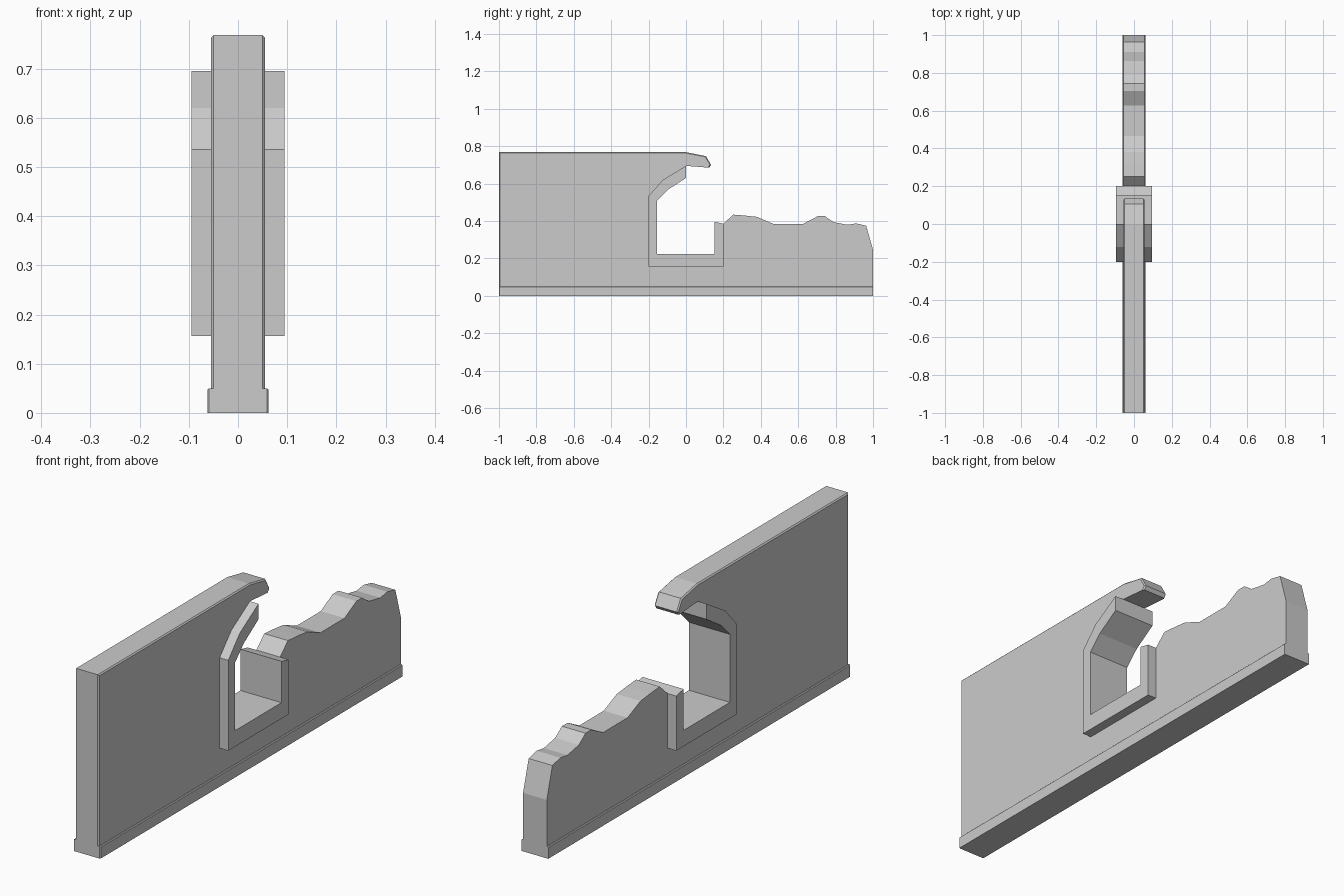
import bpy, bmesh

if "Cube" in bpy.data.objects:
    bpy.data.objects.remove(bpy.data.objects["Cube"])


def extrude_profile(name, pts, half, chamfer=(), width=0.005):
    """Extrude a (y, z) outline across x; chamfer the listed outline segments on both sides."""
    bm = bmesh.new()
    n = len(pts)
    left = [bm.verts.new((-half, y, z)) for y, z in pts]
    right = [bm.verts.new((half, y, z)) for y, z in pts]
    bm.faces.new(left)
    bm.faces.new(right[::-1])
    for i in range(n):
        j = (i + 1) % n
        bm.faces.new((left[i], right[i], right[j], left[j]))
    bmesh.ops.recalc_face_normals(bm, faces=bm.faces)
    edges = [bm.edges.get((side[i], side[(i + 1) % n]))
             for side in (left, right) for i in chamfer]
    if edges:
        bmesh.ops.bevel(bm, geom=edges, offset=width, segments=1,
                        profile=0.5, affect='EDGES', clamp_overlap=True)
        bmesh.ops.recalc_face_normals(bm, faces=bm.faces)
    mesh = bpy.data.meshes.new(name)
    bm.to_mesh(mesh)
    bm.free()
    obj = bpy.data.objects.new(name, mesh)
    bpy.context.collection.objects.link(obj)
    return obj


# Outer outline of the broken window frame, shared with the wall opening
frame_outer = [(0, 0.695), (-0.123, 0.62), (-0.2, 0.535),
               (-0.2, 0.156), (0.2, 0.156), (0.2, 0.385)]
frame_inner = [(0.152, 0.396), (0.152, 0.223), (-0.155, 0.223),
               (-0.155, 0.508), (-0.097, 0.567), (0, 0.63)]

# Wall: intact front part, overhanging hook, opening, crumbled rear part
intact = [(-1, 0.05), (-1, 0.768), (0, 0.768), (0.107, 0.747),
          (0.134, 0.70), (0.124, 0.685)]
rubble = [(0.252, 0.434), (0.316, 0.429), (0.38, 0.422), (0.466, 0.385),
          (0.627, 0.385), (0.705, 0.426), (0.743, 0.426), (0.788, 0.394),
          (0.863, 0.38), (0.91, 0.387), (0.963, 0.375), (1, 0.245), (1, 0.05)]
extrude_profile("broken_wall", intact + frame_outer + rubble, 0.055, range(5))

# Window frame standing proud of both wall faces
extrude_profile("window_frame", frame_outer + frame_inner, 0.095)

# Skirting base along the whole length
extrude_profile("wall_base", [(-1, 0), (-1, 0.05), (1, 0.05), (1, 0)],
                0.062, (0, 1), 0.003)
